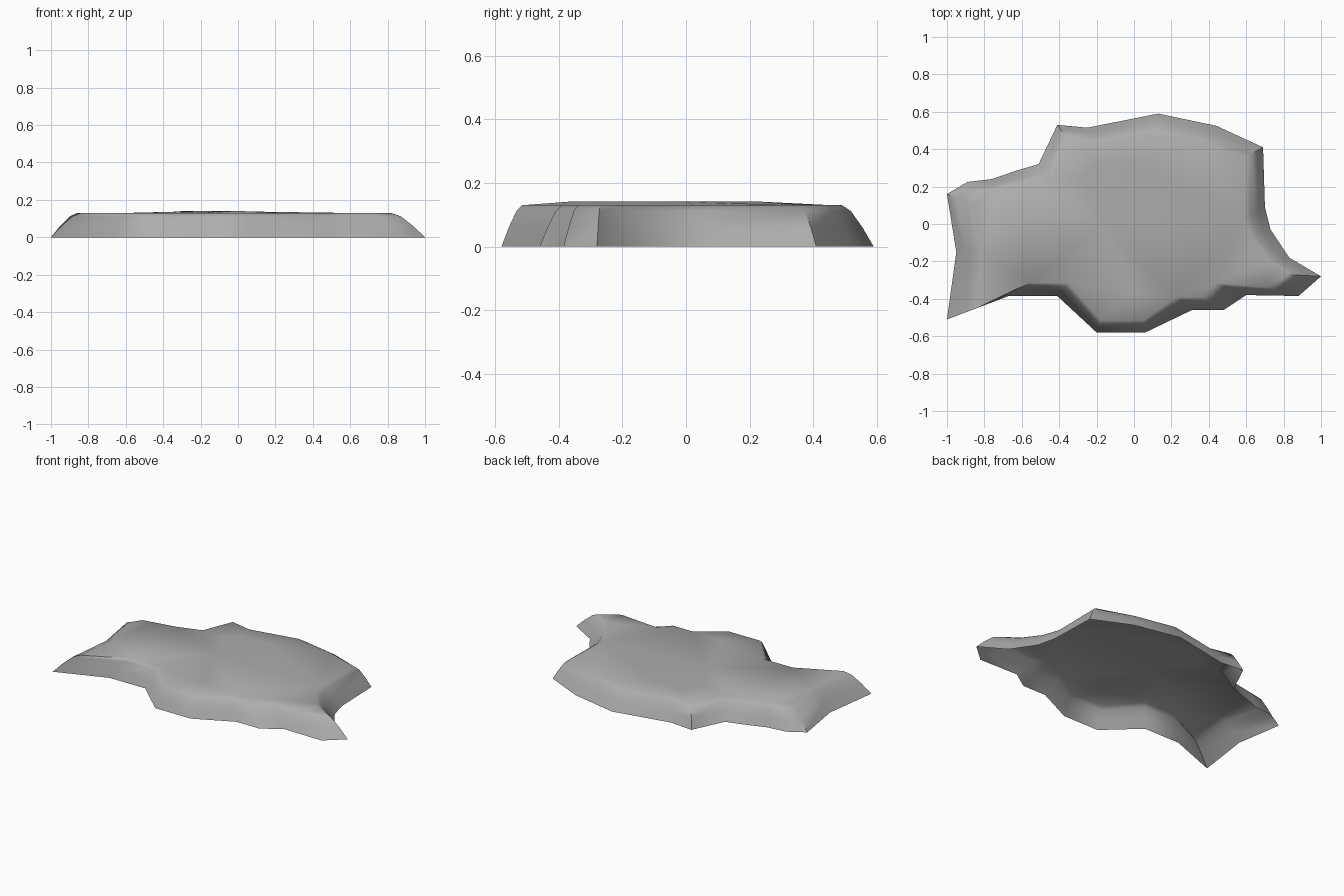
import bpy
import bmesh
from mathutils import Vector
from mathutils.geometry import delaunay_2d_cdt

cube = bpy.data.objects.get("Cube")
if cube:
    bpy.data.objects.remove(cube, do_unlink=True)

stone = bpy.data.materials.new("stone_grey")
stone.use_nodes = True
colour = (.42, .42, .41, 1)
stone.diffuse_color = colour
stone.node_tree.nodes["Principled BSDF"].inputs["Base Color"].default_value = colour

# Ground outline paired with the shoulder outline, counterclockwise
outline = [
    (-1, -.51, -.84, -.45), (-.67, -.385, -.56, -.315), (-.41, -.385, -.35, -.315),
    (-.2, -.58, -.18, -.515), (.06, -.58, .05, -.515), (.31, -.46, .23, -.39),
    (.48, -.46, .37, -.39), (.6, -.38, .44, -.315), (.88, -.385, .71, -.34),
    (1, -.28, .82, -.27), (.83, -.18, .72, -.2), (.73, -.03, .63, -.08),
    (.7, .09, .59, .03), (.69, .41, .6, .36), (.44, .525, .36, .44),
    (.13, .59, .1, .49), (-.25, .515, -.22, .43), (-.41, .53, -.36, .46),
    (-.51, .32, -.44, .26), (-.63, .285, -.6, .21), (-.76, .24, -.74, .185),
    (-.89, .225, -.82, .17), (-1, .16, -.86, .11), (-.95, -.15, -.81, -.15),
]
# Rounded side profile: inward fraction and height
profile = [(0, 0), (.35, .06), (.72, .112), (1, .13)]
shoulder_height = profile[-1][1]
# Faint ridge across the top, with a dip behind it
ridge = [(0, -.37, .141), (-.17, 0, .141), (-.28, .24, .141)]
dip = [(-.2, .33, .13), (-.02, .33, .13)]

bm = bmesh.new()
count = len(outline)


def make_ring(fraction, height):
    ring = []
    for ox, oy, ix, iy in outline:
        flat = Vector((ox, oy)).lerp(Vector((ix, iy)), fraction)
        ring.append(bm.verts.new((flat.x, flat.y, height)))
    return ring


# Side walls, open underneath
rings = [make_ring(fraction, height) for fraction, height in profile]
for lower, upper in zip(rings, rings[1:]):
    for i in range(count):
        j = (i + 1) % count
        bm.faces.new((lower[i], lower[j], upper[j], upper[i]))

# Top surface, triangulated around the ridge
top_verts = rings[-1] + [bm.verts.new(point) for point in ridge + dip]
flat_points = [vert.co.xy for vert in top_verts]
edges = [(i, (i + 1) % count) for i in range(count)]
edges += [(count, count + 1), (count + 1, count + 2)]
result = delaunay_2d_cdt(flat_points, edges, [], 1, .0001)
origins = result[3]
for face in result[2]:
    bm.faces.new([top_verts[origins[index][0]] for index in face])

mesh = bpy.data.meshes.new("rock_slab")
bm.to_mesh(mesh)
bm.free()
mesh.materials.append(stone)
slab = bpy.data.objects.new("rock_slab", mesh)
bpy.context.collection.objects.link(slab)

# Soft weathered shading
bpy.ops.object.select_all(action="DESELECT")
slab.select_set(True)
bpy.context.view_layer.objects.active = slab
bpy.ops.object.shade_smooth_by_angle(angle=.9)
